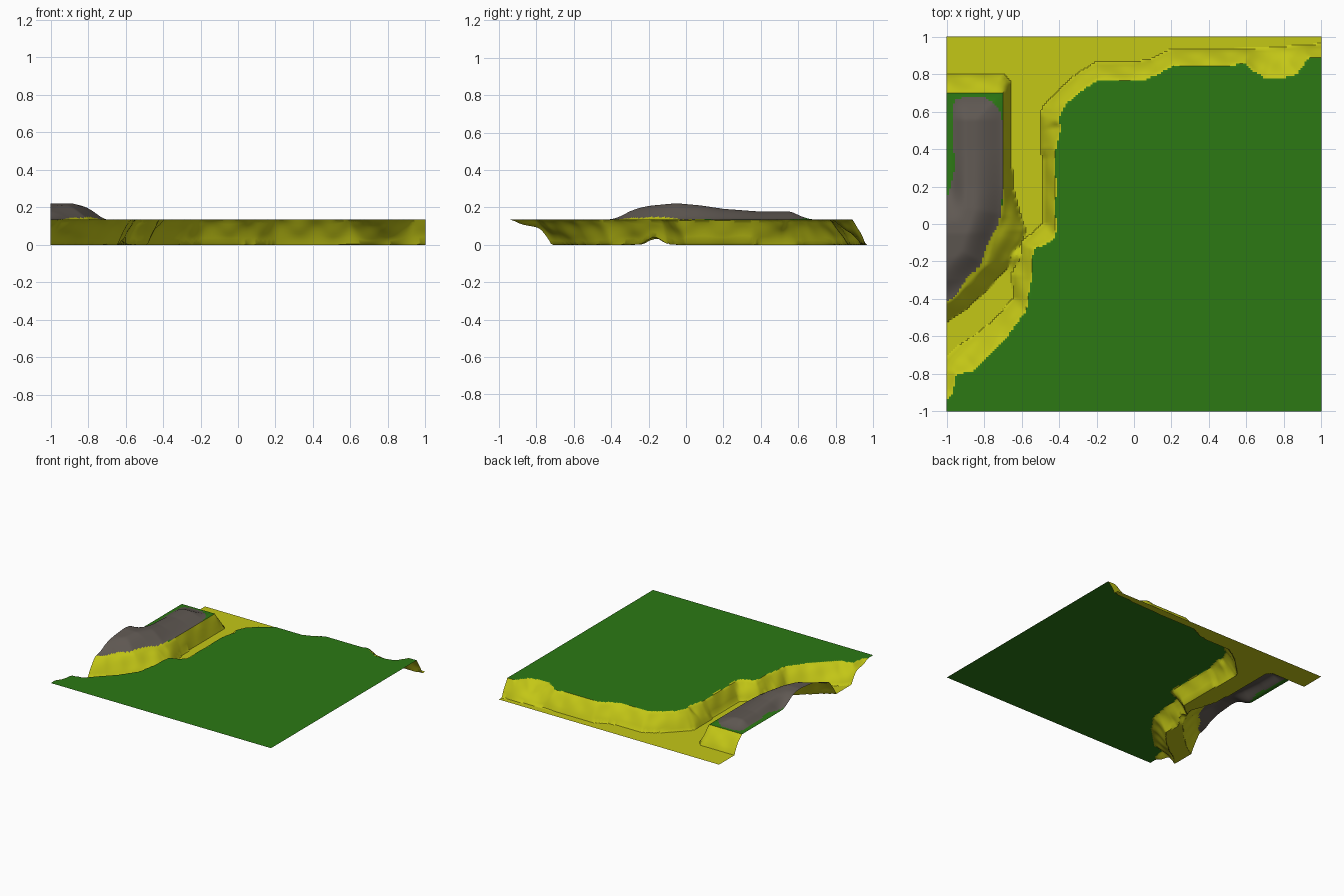
import bpy, math

if "Cube" in bpy.data.objects:
    bpy.data.objects.remove(bpy.data.objects["Cube"])

N = 180          # grid cells per side
TOP = 0.135      # plateau height

# Outlines in plan: crest and foot of the two banks
plain_crest = [(1.02, .89), (.93, .89), (.87, .80), (.8, .78), (.7, .78), (.65, .81), (.59, .86), (.5, .845),
               (.2, .845), (.12, .8), (.05, .77), (-.2, .77), (-.3, .7), (-.37, .64), (-.41, .55), (-.39, .52),
               (-.42, .4), (-.42, -.06), (-.46, -.1), (-.54, -.13), (-.55, -.3), (-.58, -.46), (-.68, -.6),
               (-.78, -.7), (-.85, -.78), (-.95, -.8), (-.97, -.9), (-1.02, -.97)]
plain_foot = [(1.02, .96), (.88, .95), (.7, .935), (.2, .93), (.1, .88), (0, .86), (-.2, .86), (-.3, .8),
              (-.38, .73), (-.48, .63), (-.5, .58), (-.5, .4), (-.48, .35), (-.48, 0), (-.55, -.06), (-.6, -.1),
              (-.62, -.2), (-.65, -.27), (-.64, -.4), (-.75, -.52), (-.85, -.6), (-.93, -.65), (-1.02, -.74)]
plain_close = [(-1.02, -1.5), (1.02, -1.5)]
mound_crest = [(-1.02, .7), (-.7, .7), (-.7, .2), (-.705, .05), (-.75, -.08), (-.79, -.22), (-.88, -.31),
               (-.94, -.38), (-1.02, -.44)]
mound_foot = [(-1.02, .8), (-.7, .8), (-.66, .76), (-.66, .4), (-.65, .2), (-.61, .05), (-.58, -.03), (-.6, -.1),
              (-.65, -.2), (-.8, -.36), (-.9, -.45), (-1.02, -.53)]
rock_edge = [(-.96, .67), (-.8, .68), (-.72, .62), (-.7, .53), (-.7, .18), (-.72, 0), (-.78, -.1), (-.82, -.22),
             (-.9, -.3), (-.95, -.38), (-1.02, -.43), (-1.02, .08), (-.98, .2), (-.95, .33), (-.97, .42)]
ridge = [(-.44, .14), (-.3, .19), (-.18, .21), (-.05, .222), (.08, .21), (.2, .192), (.4, .177),
         (.56, .177), (.7, .135)]


def inside(x, y, poly):
    hit = False
    for (ax, ay), (bx, by) in zip(poly, poly[1:] + poly[:1]):
        if (ay > y) != (by > y) and x < ax + (y - ay) * (bx - ax) / (by - ay):
            hit = not hit
    return hit


def distance(x, y, line):
    best = 9.0
    for (ax, ay), (bx, by) in zip(line, line[1:]):
        dx, dy = bx - ax, by - ay
        t = max(0, min(1, ((x - ax) * dx + (y - ay) * dy) / (dx * dx + dy * dy)))
        best = min(best, (ax + t * dx - x) ** 2 + (ay + t * dy - y) ** 2)
    return math.sqrt(best)


def smooth(t):
    t = max(0, min(1, t))
    return t * t * (3 - 2 * t)


def ridge_height(y):
    for (a, ha), (b, hb) in zip(ridge, ridge[1:]):
        if a <= y <= b:
            return ha + (hb - ha) * (y - a) / (b - a)
    return TOP


def bank(x, y, crest, foot, close):
    """0 on the floor, 1 on the crest, a rounded slope in between."""
    if inside(x, y, crest + close):
        return 1
    if not inside(x, y, foot + close):
        return 0
    df, dc = distance(x, y, foot), distance(x, y, crest)
    t = df / (df + dc + 1e-6)
    ripple = .07 * math.sin(33 * x + 4 * y) * math.sin(29 * y - 5 * x)
    return max(0, min(1, t ** .75 + ripple * math.sin(math.pi * t)))


def height(x, y):
    """Height and owner: plateau, channel floor or mound."""
    p = bank(x, y, plain_crest, plain_foot, plain_close)
    if p == 1:
        return TOP, "plateau"
    m = bank(x, y, mound_crest, mound_foot, []) if x < -.5 else 0
    z = TOP * max(p, m)
    if m == 1:
        rise = smooth(distance(x, y, mound_crest) / .15) ** .7
        if y > 0:      # the back half falls to a level strip on the left edge
            rise *= 1 - smooth(y / .2) * (1 - smooth((x + .99) / .1))
        z += (ridge_height(y) - TOP) * rise
    # low saddle where the two banks meet
    saddle = .04 * math.exp(-((x + .62) / .06) ** 2 - ((y + .17) / .05) ** 2)
    z = max(z, saddle)
    return z, "mound" if m > p else "plateau" if p > 0 else "channel_floor"


def material(name, rgb):
    m = bpy.data.materials.new(name)
    m.diffuse_color = (*rgb, 1)
    m.use_nodes = True
    m.node_tree.nodes["Principled BSDF"].inputs["Base Color"].default_value = m.diffuse_color
    return m


mats = [material("grass", (.025, .19, .007)), material("sand", (.55, .57, .008)), material("rock", (.115, .098, .085))]

# Sample the terrain on a regular grid
coords = [-1 + 2 * i / N for i in range(N + 1)]
grid = [[height(x, y) for x in coords] for y in coords]
parts = {"plateau": [], "channel_floor": [], "mound": []}
for j in range(N):
    for i in range(N):
        cells = [(i, j), (i + 1, j), (i + 1, j + 1), (i, j + 1)]
        owners = [grid[b][a][1] for a, b in cells]
        if owners.count("channel_floor") == 4:
            owner = "channel_floor"
        else:
            owner = "mound" if owners.count("mound") > owners.count("plateau") else "plateau"
        parts[owner].append(cells)

# Split it into the grassy plateau, the channel floor and the rocky mound
for name, faces in parts.items():
    index, verts, polys, kinds = {}, [], [], []
    for cells in faces:
        for a, b in cells:
            if (a, b) not in index:
                index[a, b] = len(verts)
                verts.append((coords[a], coords[b], grid[b][a][0]))
        polys.append([index[c] for c in cells])
        x, y = coords[cells[0][0]] + 1 / N, coords[cells[0][1]] + 1 / N
        kind = 1
        if name == "plateau" and min(grid[b][a][0] for a, b in cells) > TOP - .004:
            kind = 0
        elif name == "mound" and inside(x, y, rock_edge):
            kind = 2
        elif name == "mound" and inside(x, y, mound_crest) and y > .1:
            kind = 0
        kinds.append(kind)
    mesh = bpy.data.meshes.new(name)
    mesh.from_pydata(verts, [], polys)
    for m in mats:
        mesh.materials.append(m)
    mesh.polygons.foreach_set("material_index", kinds)
    ob = bpy.data.objects.new(name, mesh)
    bpy.context.collection.objects.link(ob)
    bpy.context.view_layer.objects.active = ob
    ob.select_set(True)
    bpy.ops.object.shade_smooth_by_angle(angle=math.radians(40))
    ob.select_set(False)
